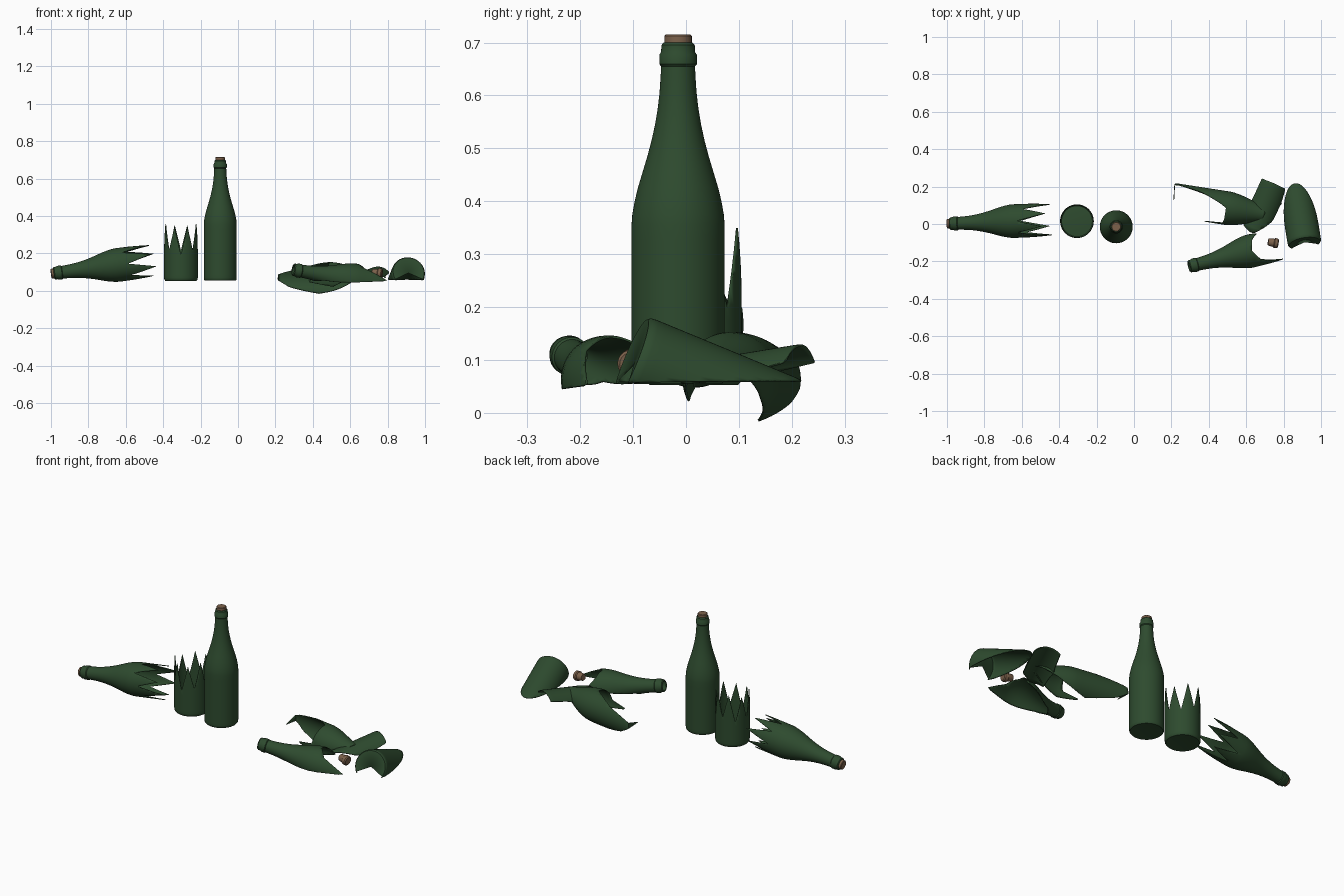
import bpy, bmesh, math
from mathutils import Vector, Matrix

if "Cube" in bpy.data.objects:
    bpy.data.objects.remove(bpy.data.objects["Cube"])

PROFILE = [(0, .083), (.005, .087), (.015, .088), (.30, .088), (.32, .0865), (.345, .082),
           (.37, .076), (.40, .067), (.43, .058), (.46, .050), (.49, .0435), (.52, .0385),
           (.55, .035), (.58, .033), (.60, .032), (.604, .0355), (.622, .0355), (.627, .032),
           (.64, .0315), (.645, .027)]
TOP = .645
SEG = 64


def material(name, rgb):
    m = bpy.data.materials.new(name)
    m.diffuse_color = (*rgb, 1)
    m.use_nodes = True
    m.node_tree.nodes["Principled BSDF"].inputs["Base Color"].default_value = m.diffuse_color
    return m


GLASS = material("green_glass", (.027, .07, .028))
CORK = material("cork", (.2, .12, .07))


def interp(table, x, col=1):
    if x <= table[0][0]:
        return table[0][col]
    for a, b in zip(table, table[1:]):
        if x <= b[0]:
            return a[col] + (b[col] - a[col]) * (x - a[0]) / (b[0] - a[0])
    return table[-1][col]


def frame(origin, d, up):
    """Matrix with local z along d, local x towards up, local y = up x d side."""
    d = Vector(d).normalized()
    up = Vector(up)
    up = (up - d * up.dot(d)).normalized()
    side = up.cross(d)
    m = Matrix((up, side, d)).transposed().to_4x4()
    m.translation = Vector(origin)
    return m


def finish(bm, name, mat, thick=0):
    me = bpy.data.meshes.new(name)
    bm.to_mesh(me)
    bm.free()
    ob = bpy.data.objects.new(name, me)
    bpy.context.collection.objects.link(ob)
    me.materials.append(mat)
    if thick:
        s = ob.modifiers.new("thickness", "SOLIDIFY")
        s.thickness, s.offset = thick, 0
    bpy.ops.object.select_all(action='DESELECT')
    ob.select_set(True)
    bpy.context.view_layer.objects.active = ob
    bpy.ops.object.shade_smooth_by_angle(angle=math.radians(35))
    return ob


def glass(name, m, limits, thick=.004):
    """Bottle wall kept between two heights that vary with the angle."""
    bm = bmesh.new()
    levels = sorted({round(p[0], 4) for p in PROFILE} | {round(i * .03, 4) for i in range(1, 10)})
    rows, lows = [], []
    for i in range(SEG):
        deg = -180 + 360 * i / SEG
        lo, hi = limits(deg)
        lo = max(lo, 0)
        hi = max(min(hi, TOP), lo)
        a = math.radians(deg)
        col = []
        for lv in levels:
            s = min(max(lv, lo), hi)
            r = interp(PROFILE, s)
            col.append(bm.verts.new(m @ Vector((r * math.cos(a), r * math.sin(a), s))))
        rows.append(col)
        lows.append(lo <= 0 and hi > .001)
    punt = bm.verts.new(m @ Vector((0, 0, .008)))
    for i in range(SEG):
        a, b = rows[i], rows[(i + 1) % SEG]
        for j in range(len(levels) - 1):
            bm.faces.new((a[j], b[j], b[j + 1], a[j + 1]))
        if lows[i] and lows[(i + 1) % SEG]:
            bm.faces.new((punt, b[0], a[0]))
    bmesh.ops.remove_doubles(bm, verts=bm.verts, dist=1e-4)
    bmesh.ops.dissolve_degenerate(bm, edges=bm.edges, dist=1e-5)
    bmesh.ops.delete(bm, geom=[e for e in bm.edges if not e.link_faces], context='EDGES')
    bmesh.ops.delete(bm, geom=[v for v in bm.verts if not v.link_faces], context='VERTS')
    return finish(bm, name, GLASS, thick)


def cork(name, m, rings):
    bm = bmesh.new()
    loops = [[bm.verts.new(m @ Vector((r * math.cos(t), r * math.sin(t), z)))
              for t in (2 * math.pi * k / 24 for k in range(24))] for z, r in rings]
    for a, b in zip(loops, loops[1:]):
        for k in range(24):
            n = (k + 1) % 24
            bm.faces.new((a[k], a[n], b[n], b[k]))
    bm.faces.new(loops[0][::-1])
    bm.faces.new(loops[-1])
    return finish(bm, name, CORK)


def zigzag(deg):
    """1 at eight spike tips, 0 at the notches."""
    return 1 - abs(((deg + 360) % 45) / 22.5 - 1)


def keyed(keys):
    return lambda deg: (interp(keys, deg, 1), interp(keys, deg, 2))


STOPPER = [(TOP - .03, .022), (TOP - .002, .024), (TOP, .026), (TOP + .012, .026), (TOP + .015, .023)]

# Whole bottle
whole = frame((-.095, -.015, .055), (0, 0, 1), (1, 0, 0))
glass("whole_bottle", whole, lambda d: (0, TOP), 0)
cork("whole_bottle_cork", whole, STOPPER)

# Standing broken base
stand = frame((-.305, .015, .055), (0, 0, 1), (1, 0, 0))
glass("broken_base", stand,
      lambda d: (0, .15 + .14 * zigzag(d) + .012 * math.sin(math.radians(3 * d))))

# Lying broken neck half
d = Vector((-.38, -.015, -.05)).normalized()
lying = frame(Vector((-.985, .002, .093)) - d * TOP, d, (0, 0, 1))
glass("broken_neck", lying,
      lambda a: (.26 - .14 * zigzag(a) + .02 * math.sin(math.radians(2 * a + 40)), TOP))
cork("broken_neck_cork", lying, STOPPER)

# Neck shard with two long points
d = Vector((-.95, -.24, .165)).normalized()
glass("neck_shard", frame(Vector((.295, -.227, .113)) - d * TOP, d, (0, 0, 1)),
      keyed([(-180, .53, TOP), (-130, .49, TOP), (-105, .40, TOP), (-70, .25, TOP),
             (-40, .29, TOP), (0, .31, TOP), (40, .27, TOP), (75, .14, TOP),
             (105, .36, TOP), (130, .48, TOP), (180, .53, TOP)]))

# Side shard with a long curved leg reaching the base
glass("side_shard", frame((.205, .13, .063), (1, -.155, 0), (0, 0, 1)),
      keyed([(-180, .3, .3), (-118, .32, .32), (-98, .17, .38), (-84, .28, .42),
             (-40, .29, .49), (0, .29, .50), (12, .26, .50), (45, .15, .49),
             (72, 0, .46), (96, 0, .42), (120, .06, .36), (145, .19, .26),
             (150, .22, .22), (180, .3, .3)]))

# Body shard
glass("body_shard", frame((.755, .235, .042), (-.11, -.28, -.045), (0, 0, 1)),
      keyed([(-180, .15, .15), (-58, .15, .15), (-52, .01, .28), (-15, .006, .30),
             (0, .006, .295), (25, .01, .25), (50, .015, .20), (57, .1, .1), (180, .1, .1)]))


# Fallen half base, cut level with the floor
def floor_cut(a):
    return 0, (.040 + .081 * math.cos(math.radians(a))) / .385


glass("half_base_shard", frame((.912, -.103, .098), (-.15, .92, -.38), (0, 0, 1)), floor_cut)

# Loose cork
cork("loose_cork", frame((.717, -.096, .098), (.95, -.15, -.1), (0, 0, 1)),
     [(0, .017), (.003, .019), (.03, .022), (.034, .027), (.05, .026), (.055, .021)])
